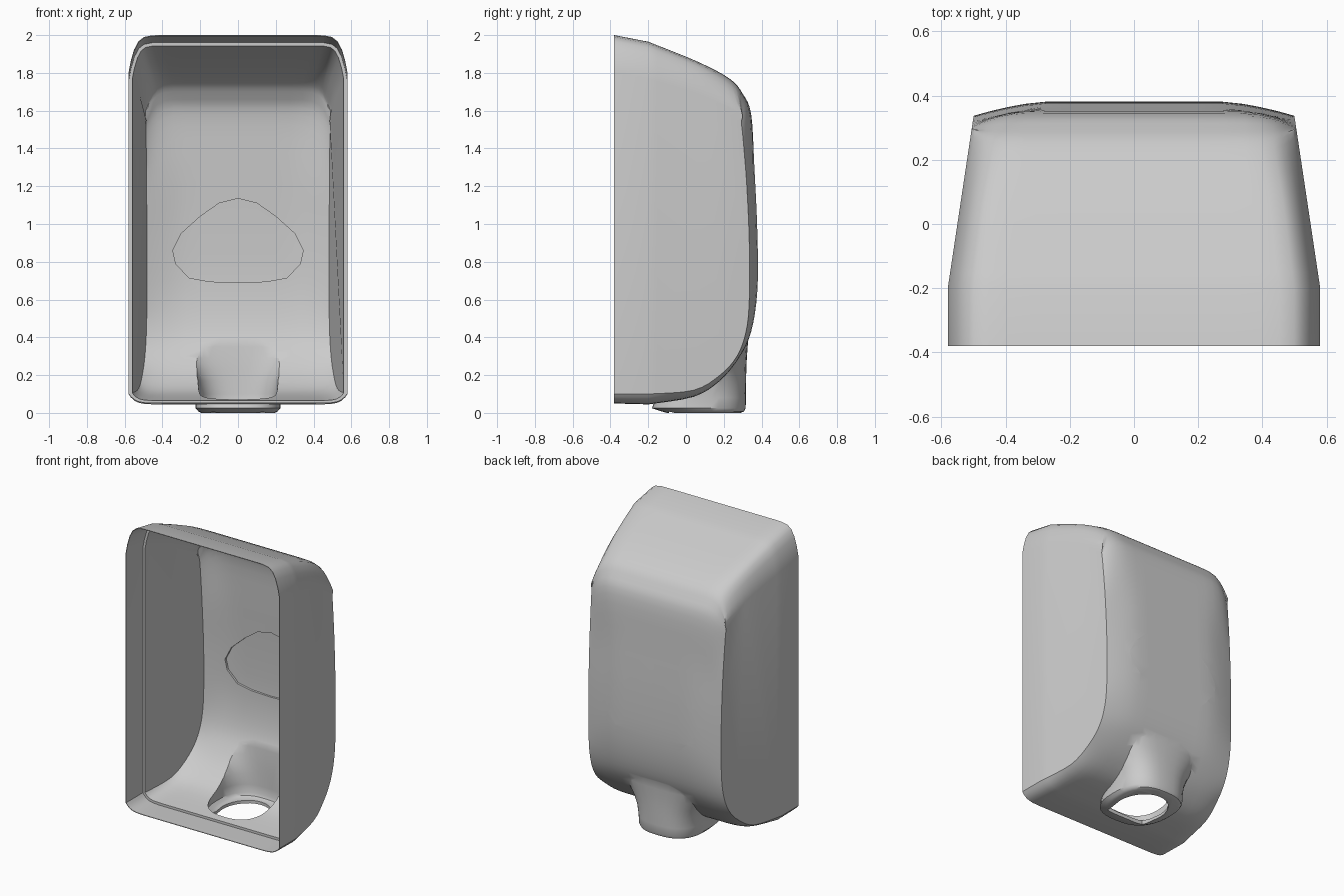
import bpy, bmesh, math
from mathutils import Vector

if "Cube" in bpy.data.objects:
    bpy.data.objects.remove(bpy.data.objects["Cube"])

# Side-profile stations, from front top over the back to front bottom:
# centre y, centre z, side-edge y, side-edge z, corner sharpness
ROWS = [
    (-.38, 2.0, -.38, 1.8, 8), (-.2, 1.965, -.2, 1.77, 8), (.06, 1.86, .06, 1.69, 8),
    (.23, 1.77, .28, 1.6, 6), (.30, 1.69, .293, 1.53, 5), (.345, 1.58, .303, 1.44, 3),
    (.362, 1.3, .322, 1.2, 1.5), (.378, .95, .335, .9, 1.5), (.378, .65, .335, .6, 1.5),
    (.345, .43, .318, .43, 1.5), (.28, .29, .27, .3, 2), (.18, .17, .18, .2, 3),
    (.04, .085, .04, .12, 5), (-.2, .045, -.2, .1, 8), (-.38, .05, -.38, .1, 8)]
HALF = [0, .2, .4, .55, .68, .78, .86, .91, .95, .98, 1]
COLS = [-u for u in HALF[:0:-1]] + HALF
STEPS = 4


def smooth_rows():
    """Catmull-Rom through the tapered part, straight front collar."""
    mid = ROWS[1:-1]
    out = [ROWS[0]]
    for i in range(len(mid) - 1):
        a, b, c, d = (mid[max(0, min(len(mid) - 1, i + k))] for k in (-1, 0, 1, 2))
        for s in range(STEPS):
            t = s / STEPS
            out.append(tuple(.5 * (2 * q + (r - p) * t + (2 * p - 5 * q + 4 * r - w) * t * t
                                   + (3 * q - p - 3 * r + w) * t ** 3)
                             for p, q, r, w in zip(a, b, c, d)))
    return out + [mid[-1], ROWS[-1]]


def row_points(row):
    cy, cz, ey, ez, p = row
    w = .58 - max(0, ey + .2) * .15
    pts = []
    for u in COLS:
        f = max(0, (abs(u) - .55) / .45) ** p
        pts.append(Vector((u * w, cy + (ey - cy) * f, cz + (ez - cz) * f)))
    return pts


def finish(bm, name):
    bmesh.ops.recalc_face_normals(bm, faces=bm.faces[:])
    me = bpy.data.meshes.new(name)
    bm.to_mesh(me)
    bm.free()
    ob = bpy.data.objects.new(name, me)
    bpy.context.collection.objects.link(ob)
    return ob


def body(name, inset=0, collar_only=False):
    """Closed housing volume, inset by a wall thickness and extended forward when inset."""
    bm = bmesh.new()
    rows = smooth_rows()
    if collar_only:
        rows = rows[:2] + rows[-2:]
    g = [[bm.verts.new(p) for p in row_points(r)] for r in rows]
    n, m = len(g), len(COLS)
    for i in range(n - 1):
        if collar_only and i == 1:
            continue
        for j in range(m - 1):
            bm.faces.new((g[i][j], g[i][j + 1], g[i + 1][j + 1], g[i + 1][j]))
    for j in (0, m - 1):
        bm.faces.new((g[0][j], g[1][j], g[n - 2][j], g[n - 1][j]))
        if not collar_only:
            bm.faces.new([g[i][j] for i in range(1, n - 1)])
    caps = [bm.faces.new(g[0] + g[-1][::-1])]
    if collar_only:
        caps.append(bm.faces.new(g[1] + g[2][::-1]))
    bmesh.ops.recalc_face_normals(bm, faces=bm.faces[:])
    if inset:
        bmesh.ops.delete(bm, geom=caps, context='FACES_ONLY')
        bm.normal_update()
        moved = [(v, v.co - v.normal * inset * min(2, v.calc_shell_factor())) for v in bm.verts]
        for v, co in moved:
            v.co = co
        if collar_only:
            for v in g[1] + g[2]:
                v.co.y = -.2
            bm.faces.new(g[1] + g[2][::-1])
        ring = g[0] + g[-1][::-1]
        front = [bm.verts.new((v.co.x, -.5, v.co.z)) for v in ring]
        for k in range(len(ring)):
            q = (k + 1) % len(ring)
            bm.faces.new((ring[k], ring[q], front[q], front[k]))
        bm.faces.new(front)
    return finish(bm, name)


def loft(name, rings):
    bm = bmesh.new()
    vs = [[bm.verts.new(p) for p in r] for r in rings]
    n = len(vs[0])
    for a, b in zip(vs, vs[1:]):
        for k in range(n):
            q = (k + 1) % n
            bm.faces.new((a[k], a[q], b[q], b[k]))
    bm.faces.new(vs[0])
    bm.faces.new(vs[-1])
    return finish(bm, name)


def spout(name, d=0):
    """Flared outlet: z, half width, front y, back y."""
    secs = [(0, .195, -.10, .29), (.008, .21, -.13, .308), (.025, .225, -.18, .316),
            (.08, .225, -.16, .317), (.15, .235, -.14, .318), (.21, .26, -.12, .319),
            (.27, .30, -.1, .321), (.33, .35, -.08, .325), (.40, .42, -.05, .33)]
    rings = []
    for z, a, y0, y1 in secs:
        ring = []
        for k in range(40):
            t = math.tau * k / 40
            c, s = math.cos(t), math.sin(t)
            e = 2 / 2.6
            ring.append(((a - d) * math.copysign(abs(c) ** e, c),
                         (y0 + y1) / 2 + ((y1 - y0) / 2 - d) * math.copysign(abs(s) ** e, s),
                         z + d))
        rings.append(ring)
    return loft(name, rings)


def boolean(ob, other, op, keep=False):
    mod = ob.modifiers.new(op, 'BOOLEAN')
    mod.operation, mod.object, mod.solver = op, other, 'EXACT'
    bpy.context.view_layer.objects.active = ob
    bpy.ops.object.modifier_apply(modifier=mod.name)
    if not keep:
        bpy.data.objects.remove(other)


def window_prism(name):
    half = [(0, 1.135), (.1, 1.11), (.2, 1.04), (.3, .95), (.345, .86), (.33, .79),
            (.26, .715), (.15, .695), (0, .69)]
    pts = half + [(-x, z) for x, z in half[-2:0:-1]]
    return loft(name, [[(x, y, z) for x, z in pts] for y in (.2, .5)])


# Housing shell with outlet
shell = body("housing_shell")
boolean(shell, spout("outlet_outer"), 'UNION')
boolean(shell, body("cavity", .02), 'DIFFERENCE')
boolean(shell, spout("outlet_inner", .02), 'DIFFERENCE')
# Thin front lip leaving an inner step
boolean(shell, body("lip_cut", .004, True), 'DIFFERENCE')
# Outlet opening: straight front, arched back
arch = [(.16 * math.cos(math.pi * k / 14), .06 + .19 * math.sin(math.pi * k / 14)) for k in range(15)]
d_shape = [(-.14, -.09), (.14, -.09)] + arch
boolean(shell, loft("opening", [[(x, y, z) for x, y in d_shape] for z in (-.1, .1)]), 'DIFFERENCE')
# Window hole in the back
boolean(shell, window_prism("window_cut"), 'DIFFERENCE')

# Thin window panel flush with the outside
window = window_prism("window_panel")
boolean(window, body("window_outer"), 'INTERSECT')
boolean(window, body("window_inner", .006), 'DIFFERENCE')

for ob in (shell, window):
    bpy.ops.object.select_all(action='DESELECT')
    ob.select_set(True)
    bpy.context.view_layer.objects.active = ob
    bpy.ops.object.shade_smooth_by_angle(angle=math.radians(32))
